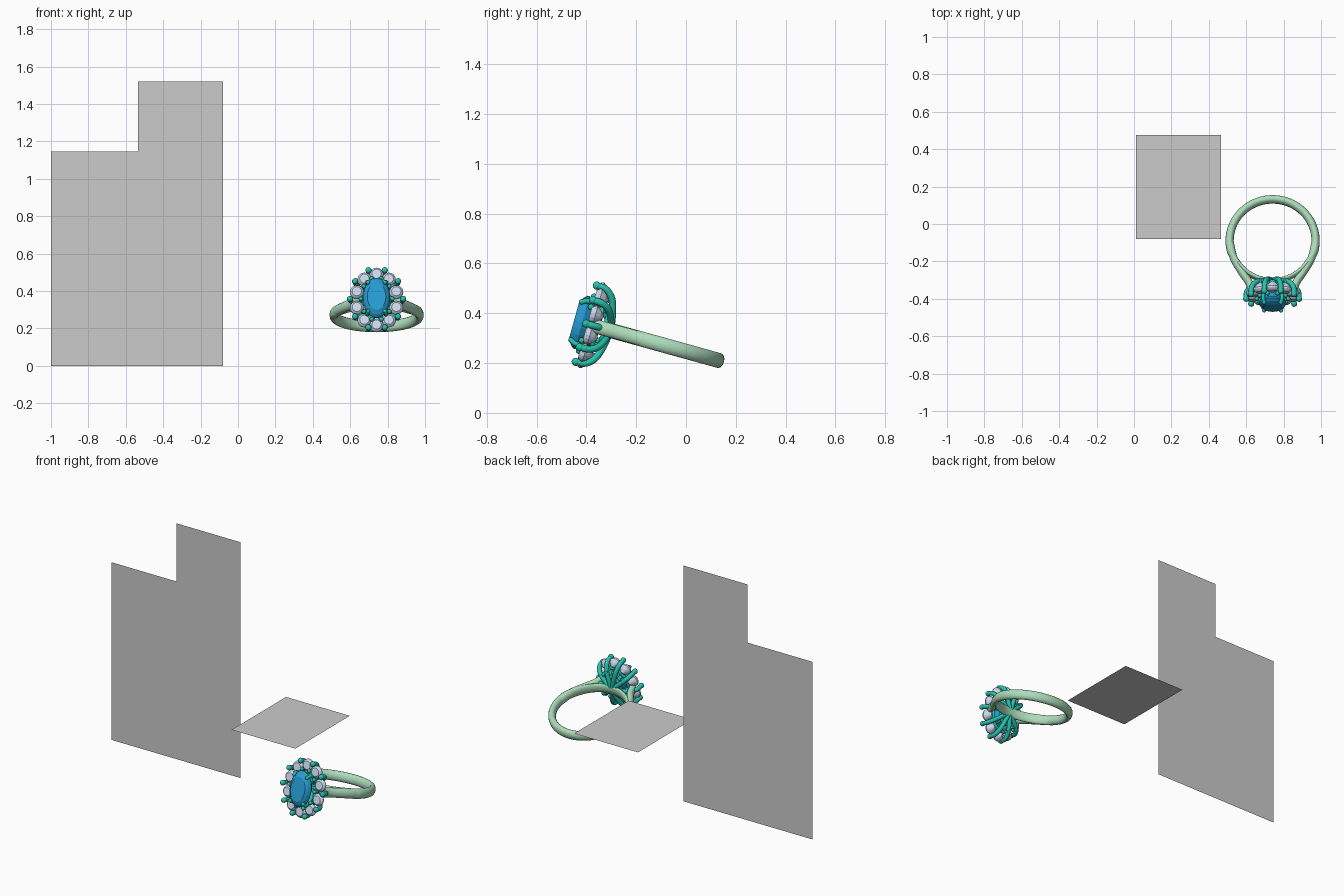
import bpy, bmesh, math
from math import sin, cos, pi, radians
from mathutils import Vector, Matrix

if "Cube" in bpy.data.objects:
    bpy.data.objects.remove(bpy.data.objects["Cube"])

# Ring frame: local -Y points out of the head, local Z is the ring axis
RING = Matrix.Translation((0.741, -0.09, 0.272)) @ Matrix.Rotation(radians(-15.5), 4, 'X')


def material(name, rgb):
    m = bpy.data.materials.new(name)
    m.diffuse_color = (*rgb, 1)
    m.use_nodes = True
    m.node_tree.nodes["Principled BSDF"].inputs["Base Color"].default_value = m.diffuse_color
    return m


BAND = material("band_green", (0.42, 0.72, 0.50))
PRONG = material("prong_green", (0.02, 0.55, 0.42))
BLUE = material("stone_blue", (0.02, 0.33, 0.65))
PALE = material("stone_pale", (0.60, 0.70, 0.86))


def finish(bm, name, mat=None, smooth=None, matrix=None):
    bmesh.ops.recalc_face_normals(bm, faces=bm.faces)
    me = bpy.data.meshes.new(name)
    bm.to_mesh(me)
    bm.free()
    ob = bpy.data.objects.new(name, me)
    bpy.context.collection.objects.link(ob)
    if mat:
        me.materials.append(mat)
    if matrix:
        ob.matrix_world = matrix
    if smooth:
        bpy.ops.object.select_all(action='DESELECT')
        ob.select_set(True)
        bpy.context.view_layer.objects.active = ob
        bpy.ops.object.shade_smooth_by_angle(angle=radians(smooth))
    return ob


def spline(pts, steps=5):
    p = [Vector(q) for q in pts]
    p = [2 * p[0] - p[1]] + p + [2 * p[-1] - p[-2]]
    out = []
    for i in range(1, len(p) - 2):
        a, b, c, d = p[i - 1:i + 3]
        for k in range(steps):
            t = k / steps
            out.append(0.5 * (2 * b + (c - a) * t + (2 * a - 5 * b + 4 * c - d) * t * t
                              + (3 * b - a - 3 * c + d) * t ** 3))
    return out + [p[-2]]


def sweep(bm, pts, normal, thick, width, n=10, closed=False):
    """Elliptical tube along a planar path; thick is measured in the plane."""
    pts = [Vector(p) for p in pts]
    normal = Vector(normal).normalized()
    m, rings = len(pts), []
    for i, p in enumerate(pts):
        a = pts[i - 1] if closed or i else p
        b = pts[(i + 1) % m] if closed or i < m - 1 else p
        side = (b - a).normalized().cross(normal)
        t = thick[i] if isinstance(thick, list) else thick
        rings.append([bm.verts.new(p + side * t * cos(2 * pi * k / n) + normal * width * sin(2 * pi * k / n))
                      for k in range(n)])
    for i in range(m if closed else m - 1):
        r, s = rings[i], rings[(i + 1) % m]
        for k in range(n):
            bm.faces.new((r[k], r[(k + 1) % n], s[(k + 1) % n], s[k]))
    if not closed:
        bm.faces.new(rings[0])
        bm.faces.new(rings[-1])


def oval(t, a, b, f):
    return Vector((a * sin(t), -f, b * cos(t)))


def gem(bm, c, rx, rz, crown, girdle, pavilion, n):
    """Cut stone: table, crown, girdle and pointed pavilion."""
    rings = []
    for s, d in ((0.68, crown), (0.88, crown * 0.6), (1, girdle), (1, -girdle), (0.6, -pavilion * 0.6)):
        rings.append([bm.verts.new(c + oval(2 * pi * k / n, rx * s, rz * s, d)) for k in range(n)])
    tip = bm.verts.new(c + Vector((0, pavilion, 0)))
    bm.faces.new(rings[0])
    for r, s in zip(rings, rings[1:]):
        for k in range(n):
            bm.faces.new((r[k], r[(k + 1) % n], s[(k + 1) % n], s[k]))
    for k in range(n):
        bm.faces.new((rings[-1][k], rings[-1][(k + 1) % n], tip))


def bead(bm, p, r):
    bmesh.ops.create_uvsphere(bm, u_segments=12, v_segments=8, radius=r, matrix=Matrix.Translation(p))


# Two flat sheets
def sheet(name, pts):
    bm = bmesh.new()
    bm.faces.new([bm.verts.new(p) for p in pts])
    finish(bm, name)


sheet("upright_panel", [(x, 0.14, z) for x, z in ((-1, 0), (-0.08, 0), (-0.08, 1.52),
                                                   (-0.535, 1.52), (-0.535, 1.145), (-1, 1.145))])
sheet("flat_panel", [(0.01, -0.08, 0.419), (0.465, -0.08, 0.419), (0.465, 0.475, 0.419), (0.01, 0.475, 0.419)])

# Band, thinner under the head
bm = bmesh.new()
path, thick = [], []
for i in range(72):
    t = 2 * pi * i / 72
    h = 0.022 - 0.009 * max(0, min(1, (cos(t) - 0.3) / 0.3))
    r = 0.208 + h
    path.append((r * sin(t), -r * cos(t), 0))
    thick.append(h)
sweep(bm, path, (0, 0, 1), thick, 0.031, 14, True)
finish(bm, "band", BAND, 50, RING)

# Shoulders running from the band up to the head
bm = bmesh.new()
for s in (1, -1):
    pts = spline([(s * 0.23, 0, 0), (s * 0.208, -0.095, 0), (s * 0.163, -0.175, 0),
                  (s * 0.127, -0.23, 0), (s * 0.108, -0.285, 0)])
    sweep(bm, pts, (0, 0, 1), 0.021, 0.029, 14)
finish(bm, "shoulders", BAND, 50, RING)

# Halo prongs: bowl-shaped wires between the halo stones
bm = bmesh.new()
A, B = 0.142, 0.167
for i in range(10):
    t = 2 * pi * (i + 0.5) / 10
    pts = spline([oval(t, A * k, B * k, f) for k, f in
                  ((0.08, 0.222), (0.45, 0.232), (0.78, 0.25), (0.97, 0.282), (1.0, 0.322))])
    side = Vector((sin(t) * A, 0, cos(t) * B)).cross(Vector((0, 1, 0)))
    sweep(bm, pts, side, 0.014, 0.014)
    bead(bm, pts[-1], 0.0165)
    # inner bead and its short post
    q = [oval(t, 0.084, 0.119, f) for f in (0.235, 0.28, 0.322)]
    sweep(bm, q, side, 0.009, 0.009, 8)
    bead(bm, q[-1], 0.012)
finish(bm, "halo_prongs", PRONG, 50, RING)

# Gallery rail and centre prongs
bm = bmesh.new()
for a, b, f in ((0.085, 0.118, 0.275), (0.05, 0.075, 0.245)):
    sweep(bm, [oval(2 * pi * i / 40, a, b, f) for i in range(40)], (0, 1, 0), 0.01, 0.01, 8, True)
for t in (0.7, pi - 0.7, pi + 0.7, -0.7):
    pts = spline([oval(t, a, b, f) for a, b, f in ((0.02, 0.03, 0.225), (0.06, 0.09, 0.28),
                                                   (0.079, 0.117, 0.335), (0.07, 0.104, 0.364))])
    sweep(bm, pts, Vector((sin(t) * 0.08, 0, cos(t) * 0.117)).cross(Vector((0, 1, 0))), 0.01, 0.01)
    bead(bm, pts[-1], 0.011)
finish(bm, "centre_setting", PRONG, 50, RING)

# Stones
bm = bmesh.new()
gem(bm, Vector((0, -0.343, 0)), 0.073, 0.11, 0.03, 0.004, 0.09, 24)
finish(bm, "centre_stone", BLUE, None, RING)
bm = bmesh.new()
for i in range(10):
    gem(bm, oval(2 * pi * i / 10, 0.111, 0.141, 0.3), 0.037, 0.037, 0.018, 0.004, 0.04, 16)
finish(bm, "halo_stones", PALE, None, RING)
